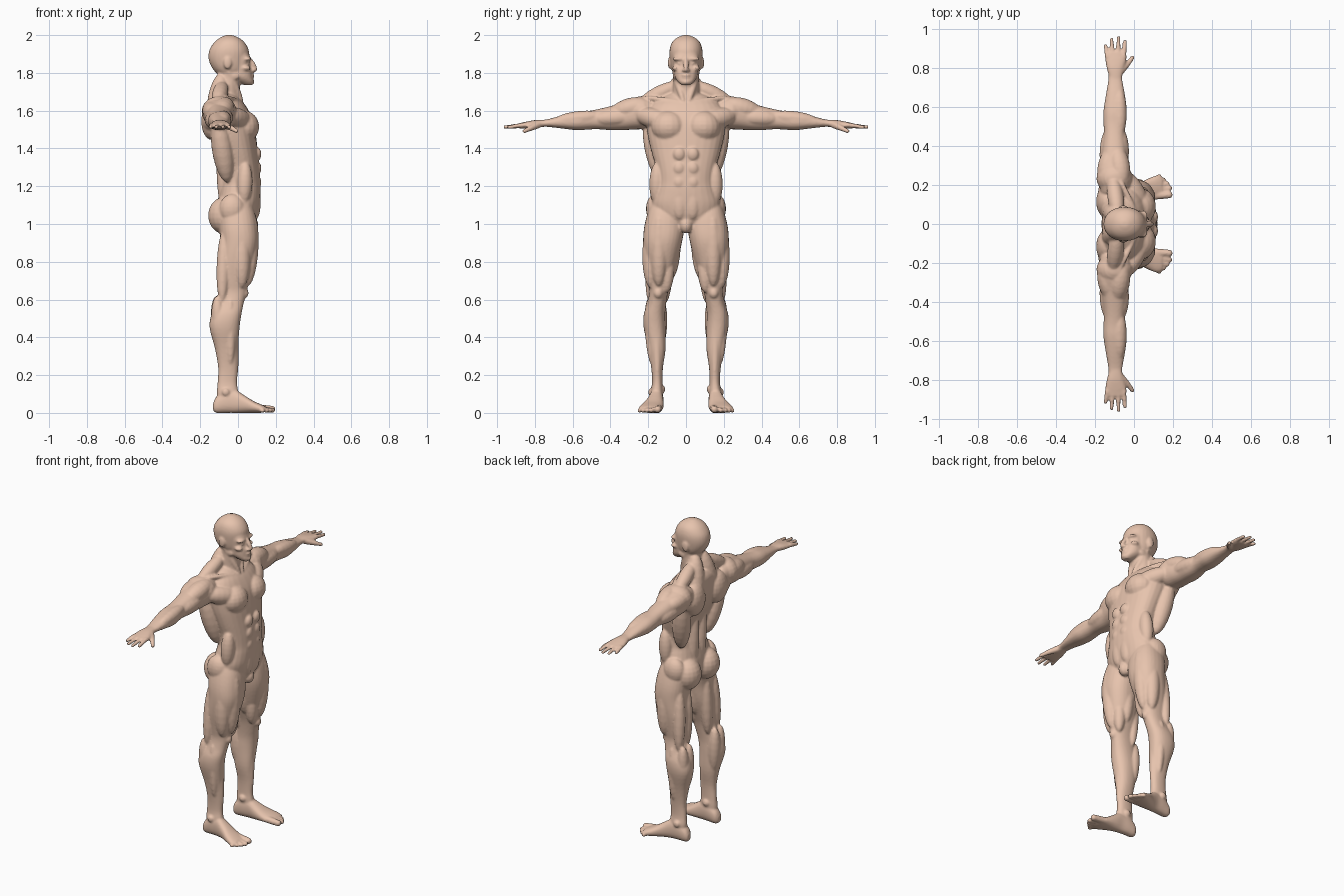
import bpy, bmesh
from math import cos, sin, pi
from mathutils import Matrix, Vector

verts, faces = [], []

# one unit ball, copied for every rounded form
ball = bmesh.new()
bmesh.ops.create_uvsphere(ball, u_segments=18, v_segments=11, radius=1)
ball_v = [v.co.copy() for v in ball.verts]
ball_f = [[v.index for v in f.verts] for f in ball.faces]
ball.free()


def add_ball(m):
    n = len(verts)
    verts.extend((m @ v)[:] for v in ball_v)
    faces.extend([n + i for i in f] for f in ball_f)


def loft(axis, rows, n=2.3, sub=4, seg=28):
    """Skin of rounded sections; row = (position, a_min, a_max, b_min, b_max)."""
    pts = [Vector(r) for r in rows]
    pts = [pts[0]] + pts + [pts[-1]]
    dense = []
    for i in range(1, len(pts) - 2):
        p0, p1, p2, p3 = pts[i - 1:i + 3]
        for s in range(sub):
            t = s / sub
            dense.append(0.5 * (2 * p1 + (p2 - p0) * t + (2 * p0 - 5 * p1 + 4 * p2 - p3) * t * t
                                + (3 * p1 - p0 - 3 * p2 + p3) * t ** 3))
    dense.append(pts[-1])
    start = len(verts)
    for t, a0, a1, b0, b1 in dense:
        for k in range(seg):
            c, s = cos(2 * pi * k / seg), sin(2 * pi * k / seg)
            c = abs(c) ** (2 / n) * (1 if c > 0 else -1)
            s = abs(s) ** (2 / n) * (1 if s > 0 else -1)
            a, b = (a0 + a1) / 2 + (a1 - a0) / 2 * c, (b0 + b1) / 2 + (b1 - b0) / 2 * s
            verts.append({'X': (t, a, b), 'Y': (a, t, b), 'Z': (a, b, t)}[axis])
    for r in range(len(dense) - 1):
        p, q = start + r * seg, start + (r + 1) * seg
        faces.extend([p + k, p + (k + 1) % seg, q + (k + 1) % seg, q + k] for k in range(seg))
    faces.append([start + k for k in reversed(range(seg))])
    faces.append([len(verts) - seg + k for k in range(seg)])


def ell(loc, radii):
    """Axis-aligned ellipsoid."""
    add_ball(Matrix.Translation(loc) @ Matrix.Diagonal((*radii, 1)))


def muscle(p0, p1, w):
    """Spindle stretched between two points."""
    p0, p1 = Vector(p0), Vector(p1)
    d = p1 - p0
    add_ball(Matrix.Translation((p0 + p1) / 2) @ d.to_track_quat('Z', 'Y').to_matrix().to_4x4()
             @ Matrix.Diagonal((w, w, d.length / 2, 1)))


def digit(p0, p1, r0, r1):
    """Rounded finger or toe."""
    p0, p1 = Vector(p0), Vector(p1)
    for i in range(8):
        t = i / 7
        ell(p0.lerp(p1, t), [r0 + (r1 - r0) * t] * 3)


# ---- left half: leg
loft('Z', [(.05, -.105, -.02, .13, .175), (.10, -.112, 0, .122, .188), (.16, -.108, -.005, .125, .18),
           (.24, -.105, -.002, .122, .184), (.34, -.122, 0, .108, .2), (.45, -.15, .008, .108, .224),
           (.52, -.142, .018, .110, .224), (.58, -.12, .03, .105, .205), (.64, -.104, .046, .095, .195),
           (.70, -.10, .056, .077, .203), (.80, -.102, .085, .045, .219), (.90, -.093, .107, .022, .227),
           (.98, -.10, .105, .010, .222), (1.06, -.10, .09, .02, .203), (1.12, -.07, .06, .05, .18)])
ell((-.072, .093, 1.045), (.087, .088, .098))                      # glute
ell((-.03, .16, 1.08), (.07, .052, .08))                           # hip
muscle((.075, .14, 1.06), (.05, .145, .67), .046)                  # front thigh
muscle((.02, .185, 1.0), (.02, .185, .66), .047)                   # outer thigh
muscle((.035, .09, .86), (.025, .105, .635), .036)                 # inner thigh
muscle((0, .06, 1.02), (-.01, .085, .7), .044)                     # adductor
muscle((-.07, .165, .98), (-.085, .19, .58), .036)                 # hamstrings
muscle((-.07, .095, .98), (-.08, .11, .58), .036)
ell((.032, .147, .635), (.024, .026, .03))                         # kneecap
muscle((-.115, .132, .62), (-.1, .14, .33), .037)                  # calf
muscle((-.11, .188, .62), (-.1, .175, .36), .037)
muscle((-.04, .2, .6), (-.04, .178, .25), .028)
muscle((-.02, .16, .58), (-.015, .15, .15), .022)                  # shin
ell((-.055, .122, .125), (.02, .012, .02))                         # ankle bones
ell((-.065, .188, .11), (.02, .012, .02))
# foot and toes
loft('X', [(-.132, .14, .172, .015, .05), (-.115, .122, .183, 0, .085), (-.07, .118, .19, 0, .12),
           (-.02, .12, .195, 0, .125), (.03, .118, .212, 0, .095), (.08, .12, .237, 0, .064),
           (.12, .126, .25, 0, .046), (.145, .135, .24, .005, .035)])
for x, y, r in [(.18, .15, .019), (.183, .184, .0135), (.17, .207, .013),
                (.152, .228, .012), (.13, .246, .012)]:
    digit((.1, .13 + (y - .13) * .75, .026), (x, y, r), r * 1.1, r)

# ---- left half: arm
loft('Y', [(.16, -.17, -.03, 1.53, 1.655), (.22, -.182, -.012, 1.505, 1.67), (.28, -.182, -.02, 1.5, 1.66),
           (.34, -.17, -.033, 1.497, 1.64), (.40, -.163, -.037, 1.497, 1.624), (.47, -.155, -.046, 1.502, 1.607),
           (.52, -.157, -.043, 1.5, 1.598), (.58, -.157, -.037, 1.497, 1.592), (.66, -.145, -.046, 1.506, 1.574),
           (.74, -.132, -.06, 1.515, 1.553), (.79, -.13, -.06, 1.513, 1.55)])
ell((-.1, .235, 1.595), (.094, .082, .082))                        # deltoid
muscle((-.06, .19, 1.64), (-.09, .4, 1.585), .055)
muscle((-.155, .19, 1.61), (-.12, .39, 1.585), .05)
muscle((-.07, .26, 1.57), (-.075, .5, 1.555), .047)                # biceps
muscle((-.135, .24, 1.555), (-.125, .5, 1.545), .047)              # triceps
muscle((-.075, .44, 1.575), (-.075, .7, 1.545), .038)              # forearm
muscle((-.13, .46, 1.54), (-.11, .72, 1.535), .034)
# hand and fingers
loft('Y', [(.75, -.126, -.062, 1.515, 1.552), (.80, -.14, -.052, 1.508, 1.55),
           (.85, -.148, -.038, 1.505, 1.541), (.885, -.146, -.042, 1.506, 1.533)])
for x0, x1, y in [(-.137, -.146, .915), (-.11, -.115, .947), (-.081, -.08, .957), (-.053, -.046, .937)]:
    digit((x0, .86, 1.524), (x1, y, 1.513), .0135, .0105)
digit((-.07, .785, 1.525), (-.035, .82, 1.508), .02, .015)
digit((-.035, .82, 1.508), (-.008, .855, 1.492), .015, .011)

# ---- left half: torso muscles
ell((.03, .09, 1.515), (.083, .095, .085))                         # chest
muscle((.06, .06, 1.53), (-.06, .27, 1.585), .055)
for z in (1.37, 1.295, 1.22):
    ell((.1, .036, z), (.024, .033, .037))                         # abdomen
ell((.095, .034, 1.11), (.025, .038, .085))
muscle((.04, .15, 1.33), (.03, .155, 1.1), .042)                   # flank
for i in range(4):                                                 # ribs
    muscle((.06, .135 - i * .004, 1.42 - i * .04), (-.03, .182 - i * .01, 1.46 - i * .04), .022)
muscle((-.11, .2, 1.57), (-.055, .125, 1.22), .056)                # back muscles
ell((-.14, .115, 1.545), (.055, .085, .1))
muscle((-.15, .09, 1.5), (-.13, .24, 1.57), .045)
muscle((-.085, .038, 1.5), (-.075, .038, 1.06), .034)
muscle((-.085, .03, 1.8), (-.13, .09, 1.5), .055)                  # trapezius
muscle((-.08, .03, 1.745), (-.11, .25, 1.635), .042)
muscle((.025, .015, 1.643), (-.07, .23, 1.672), .014)              # collar bone
muscle((-.06, .068, 1.83), (.025, .012, 1.64), .018)               # neck cord

# ---- left half: face features
ell((.05, .036, 1.874), (.02, .036, .011))                         # brow
ell((.05, .033, 1.851), (.013, .014, .009))                        # eye
ell((.04, .053, 1.825), (.026, .02, .014))                         # cheekbone
ell((-.02, .058, 1.785), (.03, .012, .022))                        # jaw corner
ell((-.055, .086, 1.853), (.021, .01, .033))                       # ear
ell((.08, .012, 1.813), (.011, .009, .008))                        # nostril

# ---- mirror to the right half
n = len(verts)
verts += [(x, -y, z) for x, y, z in verts]
faces += [[n + i for i in reversed(f)] for f in faces]


def mid(rows, n=2.3):
    """Vertical loft symmetric about the middle; row = (z, back, front, half_width)."""
    loft('Z', [(z, b, f, -h, h) for z, b, f, h in rows], n)


# ---- torso
mid([(.975, -.05, .07, .045), (1.03, -.105, .1, .15), (1.10, -.11, .115, .183), (1.17, -.098, .12, .165),
     (1.22, -.088, .119, .152), (1.29, -.083, .115, .158), (1.38, -.108, .105, .182), (1.47, -.145, .095, .203),
     (1.55, -.165, .08, .21), (1.62, -.165, .045, .19), (1.66, -.16, .012, .15), (1.69, -.14, -.02, .09)])
ell((.07, 0, .995), (.038, .035, .045))
# neck
mid([(1.58, -.13, 0, .07), (1.64, -.155, .02, .075), (1.70, -.12, .01, .07),
     (1.76, -.105, .015, .068), (1.82, -.11, .03, .068)], 2)
# skull and face
mid([(1.78, -.095, .03, .055), (1.82, -.133, .045, .076), (1.87, -.155, .057, .085), (1.92, -.152, .057, .087),
     (1.96, -.127, .036, .075), (1.985, -.097, .006, .05), (2.0, -.065, -.03, .015)], 2.1)
mid([(1.735, .035, .075, .022), (1.75, .0, .084, .04), (1.775, -.04, .078, .058), (1.81, -.05, .074, .064),
     (1.845, -.05, .062, .068), (1.88, -.05, .065, .07), (1.92, -.05, .052, .062)])
muscle((.055, 0, 1.885), (.1, 0, 1.808), .014)                     # nose
ell((.087, 0, 1.815), (.014, .011, .011))
ell((.077, 0, 1.787), (.01, .023, .006))                           # lips
ell((.076, 0, 1.776), (.01, .02, .006))
ell((.072, 0, 1.752), (.016, .022, .014))                          # chin

# ---- fuse everything into one smooth skin
mesh = bpy.data.meshes.new("body_parts")
mesh.from_pydata(verts, [], faces)
body = bpy.data.objects.new("body", mesh)
bpy.context.collection.objects.link(body)
fuse = body.modifiers.new("fuse", 'REMESH')
fuse.mode = 'VOXEL'
fuse.voxel_size = .0065
soften = body.modifiers.new("soften", 'SMOOTH')
soften.factor = .5
soften.iterations = 3
skin_mesh = bpy.data.meshes.new_from_object(body.evaluated_get(bpy.context.evaluated_depsgraph_get()))
body.modifiers.clear()
body.data = skin_mesh
skin_mesh.shade_smooth()

skin = bpy.data.materials.new("skin")
skin.diffuse_color = (.8, .55, .42, 1)
skin_mesh.materials.clear()
skin_mesh.materials.append(skin)
